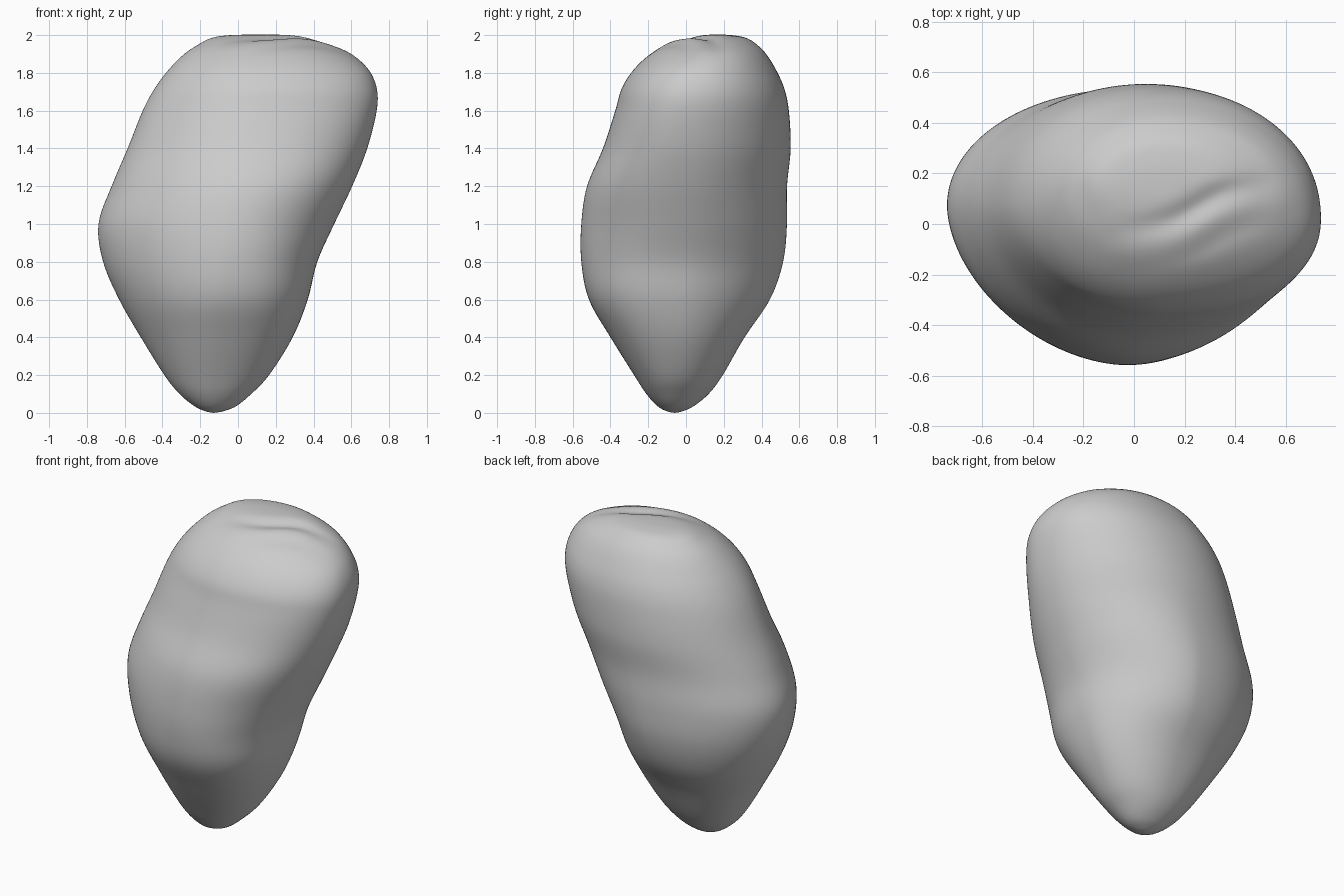
import bpy, bmesh, math

if "Cube" in bpy.data.objects:
    bpy.data.objects.remove(bpy.data.objects["Cube"])

# Silhouette per level: z, x min, x max, y min, y max
LEVELS = [
    (0.000, -0.13, -0.13, -0.06, -0.06),
    (0.008, -0.17, -0.08, -0.10, -0.02),
    (0.035, -0.23, -0.01, -0.15, 0.04),
    (0.10, -0.31, 0.07, -0.21, 0.12),
    (0.20, -0.39, 0.165, -0.275, 0.195),
    (0.40, -0.515, 0.29, -0.40, 0.31),
    (0.60, -0.63, 0.37, -0.515, 0.445),
    (0.80, -0.715, 0.42, -0.555, 0.515),
    (1.00, -0.74, 0.51, -0.555, 0.535),
    (1.20, -0.67, 0.605, -0.525, 0.535),
    (1.40, -0.585, 0.685, -0.44, 0.555),
    (1.60, -0.505, 0.735, -0.375, 0.545),
    (1.72, -0.44, 0.735, -0.34, 0.52),
    (1.82, -0.365, 0.69, -0.275, 0.475),
    (1.90, -0.285, 0.60, -0.19, 0.425),
    (1.95, -0.21, 0.49, -0.11, 0.375),
    (1.985, -0.14, 0.38, 0.00, 0.32),
    (2.00, -0.04, 0.28, 0.09, 0.24),
    (2.003, 0.13, 0.13, 0.17, 0.17),
]
# Where the extremes sit: z, x of front, x of back, y of left, y of right
RIDGES = [
    (0.0, -0.13, -0.13, -0.06, -0.06),
    (0.4, -0.10, -0.10, 0.00, -0.03),
    (0.9, -0.03, -0.05, 0.07, -0.02),
    (1.5, 0.08, 0.06, 0.08, 0.00),
    (1.8, 0.12, 0.11, 0.10, 0.05),
    (2.01, 0.13, 0.13, 0.17, 0.17),
]
# Corner flatness (above 1 flat, below 1 full): z, back right, back left, front left, front right
CORNERS = [
    (0.0, 1.00, 0.95, 1.05, 0.95),
    (0.3, 1.00, 0.86, 1.08, 0.88),
    (0.65, 1.15, 0.94, 1.12, 0.85),
    (1.0, 1.06, 1.00, 1.12, 0.97),
    (1.65, 0.95, 0.98, 1.06, 0.92),
    (2.01, 1.00, 1.00, 1.00, 1.00),
]
SIDES, STEPS = 144, 8


def spline(a, b, c, d, t):
    return [0.5 * (2*q + (r - p)*t + (2*p - 5*q + 4*r - s)*t*t + (3*q - p - 3*r + s)*t**3)
            for p, q, r, s in zip(a, b, c, d)]


def lookup(table, z):
    n = len(table)
    i = max(k for k in range(n - 1) if table[k][0] <= max(z, 0))
    t = (z - table[i][0]) / (table[i+1][0] - table[i][0])
    return spline(table[max(i-1, 0)], table[i], table[i+1], table[min(i+2, n-1)], t)[1:]


def crease(x, y, z):
    # Soft wavy groove and lips pressed into the crown
    if z < 1.75:
        return z
    ang = math.radians(21)
    s = (x - 0.25)*math.cos(ang) + (y - 0.07)*math.sin(ang)
    d = -(x - 0.25)*math.sin(ang) + (y - 0.07)*math.cos(ang) - 0.012*math.sin(s*14)
    fade = math.exp(-(s / 0.23)**2)
    bump = lambda c, w: math.exp(-((d - c) / w)**2)
    return z + fade * (-0.022*bump(0, 0.045) + 0.006*bump(-0.08, 0.04) - 0.006*bump(-0.16, 0.04))


def section(level):
    z, x0, x1, y0, y1 = level
    xf, xb, yl, yr = lookup(RIDGES, z)
    xf, xb = (min(max(v, x0), x1) for v in (xf, xb))
    yl, yr = (min(max(v, y0), y1) for v in (yl, yr))
    corner = lookup(CORNERS, z)
    pts = []
    for k in range(SIDES):
        a = 2 * math.pi * k / SIDES
        c, s = math.cos(a), math.sin(a)
        xc, ys = (xb if s >= 0 else xf), (yr if c >= 0 else yl)
        p = corner[4 * k // SIDES]
        x = xc + ((x1 - xc) if c >= 0 else (xc - x0)) * math.copysign(abs(c)**p, c)
        y = ys + ((y1 - ys) if s >= 0 else (ys - y0)) * math.copysign(abs(s)**p, s)
        pts.append((x, y, crease(x, y, z)))
    return pts


# Stone body lofted through the levels
bm = bmesh.new()
rings, n = [], len(LEVELS)
for i in range(n - 1):
    for j in range(STEPS):
        if i == 0 and j == 0:
            continue
        lv = spline(LEVELS[max(i-1, 0)], LEVELS[i], LEVELS[i+1], LEVELS[min(i+2, n-1)], j / STEPS)
        lv[0] = min(max(lv[0], 0.0), 2.003)
        rings.append([bm.verts.new(p) for p in section(lv)])
for a, b in zip(rings, rings[1:]):
    for k in range(SIDES):
        m = (k + 1) % SIDES
        bm.faces.new((a[k], a[m], b[m], b[k]))
bottom = bm.verts.new((-0.13, -0.06, 0.0))
top = bm.verts.new((0.13, 0.17, crease(0.13, 0.17, 2.003)))
for k in range(SIDES):
    m = (k + 1) % SIDES
    bm.faces.new((rings[0][m], rings[0][k], bottom))
    bm.faces.new((rings[-1][k], rings[-1][m], top))
bmesh.ops.recalc_face_normals(bm, faces=bm.faces)
for f in bm.faces:
    f.smooth = True

mesh = bpy.data.meshes.new("stone")
bm.to_mesh(mesh)
bm.free()
stone = bpy.data.objects.new("stone", mesh)
bpy.context.collection.objects.link(stone)

# Soften leftover loft lines
soft = stone.modifiers.new("soften", 'SMOOTH')
soft.factor, soft.iterations = 0.5, 8
